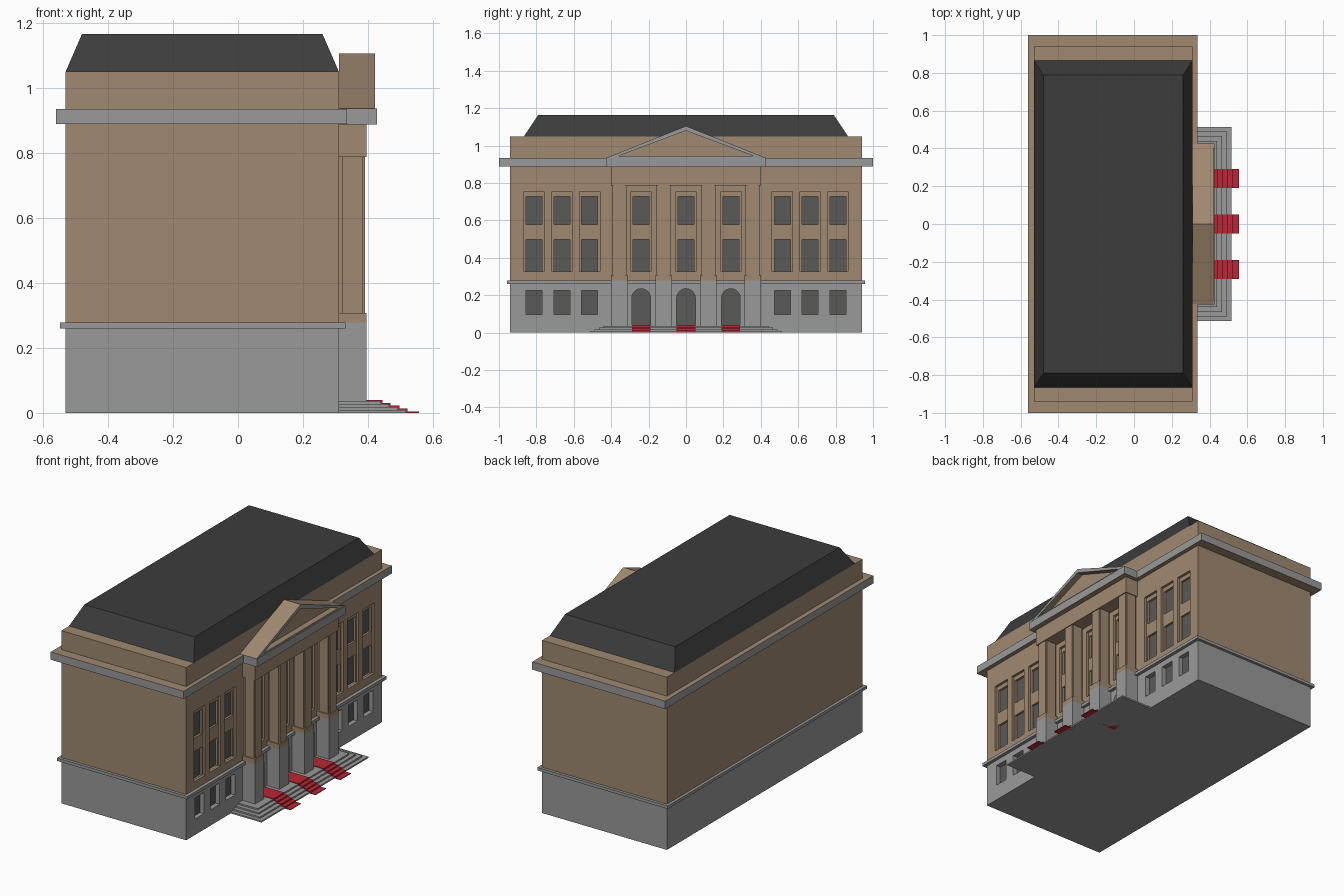
import bpy, bmesh, math

if "Cube" in bpy.data.objects:
    bpy.data.objects.remove(bpy.data.objects["Cube"])


def material(name, rgb):
    m = bpy.data.materials.new(name)
    m.diffuse_color = (*rgb, 1)
    m.use_nodes = True
    m.node_tree.nodes["Principled BSDF"].inputs["Base Color"].default_value = m.diffuse_color
    return m


BROWN = material("sandstone", (0.35, 0.25, 0.165))
GREY = material("grey_stone", (0.32, 0.32, 0.32))
SLATE = material("slate", (0.045, 0.045, 0.045))
GLASS = material("dark_glass", (0.10, 0.10, 0.095))
RED = material("red_carpet", (0.48, 0.02, 0.035))


def finish(name, bm, *mats):
    bmesh.ops.recalc_face_normals(bm, faces=bm.faces)
    me = bpy.data.meshes.new(name)
    bm.to_mesh(me)
    bm.free()
    ob = bpy.data.objects.new(name, me)
    bpy.context.collection.objects.link(ob)
    for m in mats:
        me.materials.append(m)
    return ob


def add_box(bm, x0, x1, y0, y1, z0, z1):
    vs = bmesh.ops.create_cube(bm, size=1)["verts"]
    for v in vs:
        v.co = (x1 if v.co.x > 0 else x0, y1 if v.co.y > 0 else y0, z1 if v.co.z > 0 else z0)
    return vs


def add_prism(bm, pts, axis, a, b):
    """Extrude a 2D profile along x (pts are y,z) or y (pts are x,z)."""
    place = (lambda p, t: (t, *p)) if axis == "x" else (lambda p, t: (p[0], t, p[1]))
    f = bm.faces.new([bm.verts.new(place(p, a)) for p in pts])
    ext = bmesh.ops.extrude_face_region(bm, geom=[f])
    d = (b - a, 0, 0) if axis == "x" else (0, b - a, 0)
    bmesh.ops.translate(bm, vec=d, verts=[g for g in ext["geom"] if isinstance(g, bmesh.types.BMVert)])


def boxes(name, mat, items):
    bm = bmesh.new()
    for it in items:
        add_box(bm, *it)
    return finish(name, bm, mat)


def cut(ob, cutter):
    mod = ob.modifiers.new("cut", "BOOLEAN")
    mod.operation, mod.solver, mod.object = "DIFFERENCE", "EXACT", cutter
    bpy.context.view_layer.objects.active = ob
    bpy.ops.object.modifier_apply(modifier=mod.name)
    bpy.data.objects.remove(cutter)


X0, X1, WY = -0.53, 0.31, 0.94      # main block footprint
WINGS = [s * y for s in (-1, 1) for y in (0.515, 0.663, 0.812)]
BAYS = [-0.24, 0, 0.24]
PIERS = [-0.356, -0.12, 0.12, 0.356]
TIERS = [(0.326, 0.497), (0.578, 0.727)]

# main blocks
base = boxes("ground_storey", GREY, [(X0, X1, -WY, WY, 0, 0.27)])
walls = boxes("upper_walls", BROWN, [(X0, X1, -WY, WY, 0.27, 1.05)])

# upper window recesses, glass at the back of each
cut(walls, boxes("panel_cutter", BROWN,
                 [(0.295, 0.4, y - 0.054, y + 0.054, 0.326, 0.754) for y in WINGS + BAYS]))
upper = [(y - 0.043, y + 0.043, a, b) for y in WINGS + BAYS for a, b in TIERS]
cut(walls, boxes("window_cutter", BROWN, [(0.28, 0.4, a, b, c + 0.001, d) for a, b, c, d in upper]))
boxes("upper_windows", GLASS, [(0.275, 0.282, *w) for w in upper])

# ground windows
lower = [(y - 0.043, y + 0.043, 0.096, 0.225) for y in WINGS]
cut(base, boxes("ground_window_cutter", GREY, [(0.28, 0.4, *w) for w in lower]))
boxes("ground_windows", GLASS, [(0.275, 0.282, *w) for w in lower])


# arched doors
def arches(name, mat, xa, xb):
    bm = bmesh.new()
    for y in BAYS:
        arc = [(y + 0.05 * math.cos(math.pi * i / 12), 0.185 + 0.05 * math.sin(math.pi * i / 12))
               for i in range(13)]
        add_prism(bm, [(y - 0.05, 0.02), (y + 0.05, 0.02)] + arc, "x", xa, xb)
    return finish(name, bm, mat)


cut(base, arches("door_cutter", GREY, 0.28, 0.4))
arches("arched_doors", GLASS, 0.275, 0.282)

# string course and main cornice (grey edge, sandstone top and underside)
boxes("string_course", GREY, [(-0.547, 0.33, -0.957, 0.957, 0.26, 0.278)])


def cornice(name, *dims):
    ob = boxes(name, GREY, [dims])
    ob.data.materials.append(BROWN)
    for p in ob.data.polygons:
        p.material_index = int(abs(p.normal.z) > 0.9)


cornice("main_cornice", -0.56, 0.335, -1, 1, 0.888, 0.935)
cornice("portico_cornice", 0.3, 0.427, -0.425, 0.425, 0.887, 0.936)

# hipped flat-topped roof
bm = bmesh.new()
for v in add_box(bm, X0, X1, -0.866, 0.866, 1.05, 1.165):
    if v.co.z > 1.1:
        v.co.x += 0.05 if v.co.x < 0 else -0.05
        v.co.y *= 0.79 / 0.866
finish("roof", bm, SLATE)

# portico: piers, plinths, notched pillars, entablature
boxes("portico_piers", GREY, [(0.3, 0.395, y - 0.044, y + 0.044, 0, 0.278) for y in PIERS])
boxes("pillar_plinths", BROWN, [(0.3, 0.395, y - 0.044, y + 0.044, 0.278, 0.308) for y in PIERS])
boxes("pillars", BROWN,
      [(0.322, 0.383, y - 0.039, y + 0.039, 0.308, 0.787) for y in PIERS]
      + [(0.305, 0.39, y - 0.031, y + 0.031, 0.308, 0.787) for y in PIERS])
boxes("entablature", BROWN, [(0.3, 0.395, -0.40, 0.40, 0.787, 0.888)])

# pediment with recessed tympanum and grey front rim
bm = bmesh.new()
add_prism(bm, [(-0.425, 0.935), (0.425, 0.935), (0, 1.105)], "x", 0.31, 0.422)
pediment = finish("pediment", bm, BROWN, GREY)
bm = bmesh.new()
add_prism(bm, [(-0.36, 0.945), (0.36, 0.945), (0, 1.08)], "x", 0.385, 0.5)
cut(pediment, finish("tympanum_cutter", bm, BROWN))
for p in pediment.data.polygons:
    p.material_index = int(p.normal.x > 0.9 and p.center.x > 0.41)

# steps and the carpets that follow them
STEPS = [(0.44, 0.44, 0.036), (0.465, 0.465, 0.027), (0.492, 0.49, 0.018), (0.517, 0.513, 0.009)]
boxes("steps", GREY, [(0.3, x, -y, y, 0, z) for x, y, z in STEPS])
bm = bmesh.new()
profile = [(0.31, 0.0), (0.31, 0.04)]
edges = [x + 0.004 for x, _, _ in STEPS] + [0.556]
for i, x in enumerate(edges):
    z = 0.04 - 0.009 * i
    profile += [(x, z), (x, max(z - 0.009, 0.0))]
for y in BAYS:
    add_prism(bm, profile, "y", y - 0.05, y + 0.05)
finish("carpets", bm, RED)
